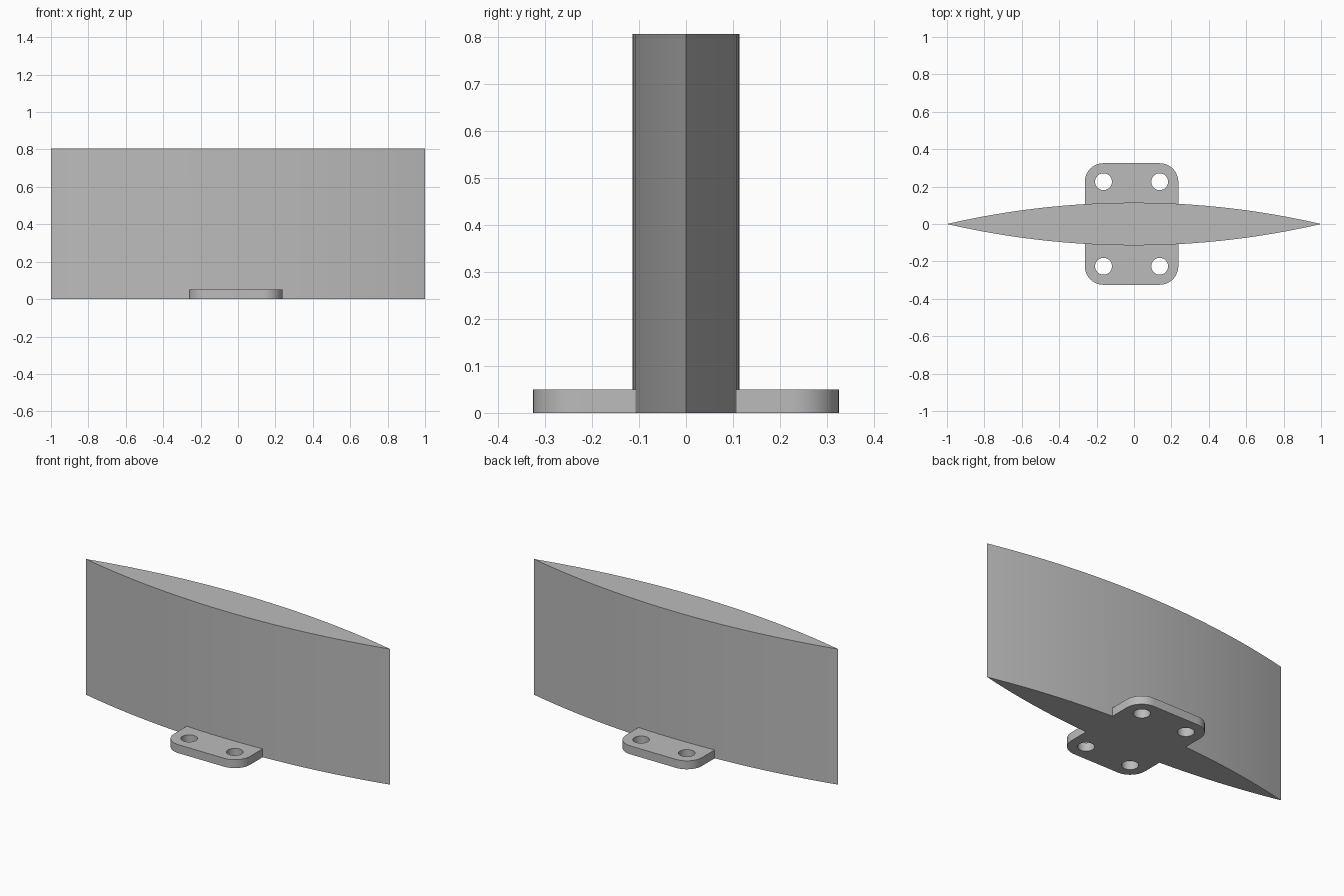
import bpy, bmesh, math

cube = bpy.data.objects.get("Cube")
if cube:
    bpy.data.objects.remove(cube, do_unlink=True)

HEIGHT, HALF_THICK = 0.805, 0.114
PLATE_X, PLATE_TOP = -0.013, 0.05
HALF_W, HALF_D, CORNER = 0.25, 0.325, 0.1

grey = bpy.data.materials.new("plain grey")
grey.use_nodes = True
colour = (0.5, 0.5, 0.5, 1)
grey.diffuse_color = colour
grey.node_tree.nodes["Principled BSDF"].inputs["Base Color"].default_value = colour


def prism(name, outline, z0, z1):
    """Extrude a counter-clockwise outline from z0 to z1."""
    bm = bmesh.new()
    base = bm.faces.new([bm.verts.new((x, y, z0)) for x, y in outline])
    ext = bmesh.ops.extrude_face_region(bm, geom=[base], use_keep_orig=True)
    top = [v for v in ext["geom"] if isinstance(v, bmesh.types.BMVert)]
    bmesh.ops.translate(bm, verts=top, vec=(0, 0, z1 - z0))
    bmesh.ops.recalc_face_normals(bm, faces=bm.faces)
    mesh = bpy.data.meshes.new(name)
    bm.to_mesh(mesh)
    bm.free()
    mesh.materials.append(grey)
    ob = bpy.data.objects.new(name, mesh)
    bpy.context.collection.objects.link(ob)
    return ob


def arc(cx, cy, r, a0, a1, n):
    return [(cx + r * math.cos(a0 + (a1 - a0) * i / n),
             cy + r * math.sin(a0 + (a1 - a0) * i / n)) for i in range(n + 1)]


def combine(target, other, operation):
    """Apply a boolean and discard the second solid."""
    mod = target.modifiers.new("combine", 'BOOLEAN')
    mod.operation, mod.object, mod.solver = operation, other, 'EXACT'
    bpy.context.view_layer.objects.active = target
    bpy.ops.object.modifier_apply(modifier=mod.name)
    bpy.data.objects.remove(other, do_unlink=True)


# Blade: lens outline made of two matching circular arcs
radius = (1 + HALF_THICK ** 2) / (2 * HALF_THICK)
half = math.asin(1 / radius)
up = math.pi / 2
back = arc(0, HALF_THICK - radius, radius, up - half, up + half, 32)
front = [(-x, -y) for x, y in back]
blade = prism("blade_with_mounting_plate", back[:-1] + front[:-1], 0, HEIGHT)

# Mounting plate: rounded rectangle
outline = []
for i, (sx, sy) in enumerate([(1, 1), (-1, 1), (-1, -1), (1, -1)]):
    outline += arc(PLATE_X + sx * (HALF_W - CORNER), sy * (HALF_D - CORNER),
                   CORNER, i * up, (i + 1) * up, 12)
plate = prism("mounting_plate", outline, 0, PLATE_TOP)

# Four bolt holes
for sx in (-1, 1):
    for sy in (-1, 1):
        ring = arc(PLATE_X + sx * 0.15, sy * 0.226, 0.045, 0, 2 * math.pi, 32)[:-1]
        combine(plate, prism("bolt_hole", ring, -0.1, 0.2), 'DIFFERENCE')

# Join into one solid with a flush underside
combine(blade, plate, 'UNION')
bpy.ops.object.select_all(action='DESELECT')
blade.select_set(True)
bpy.context.view_layer.objects.active = blade
bpy.ops.object.shade_smooth_by_angle(angle=math.radians(30))
